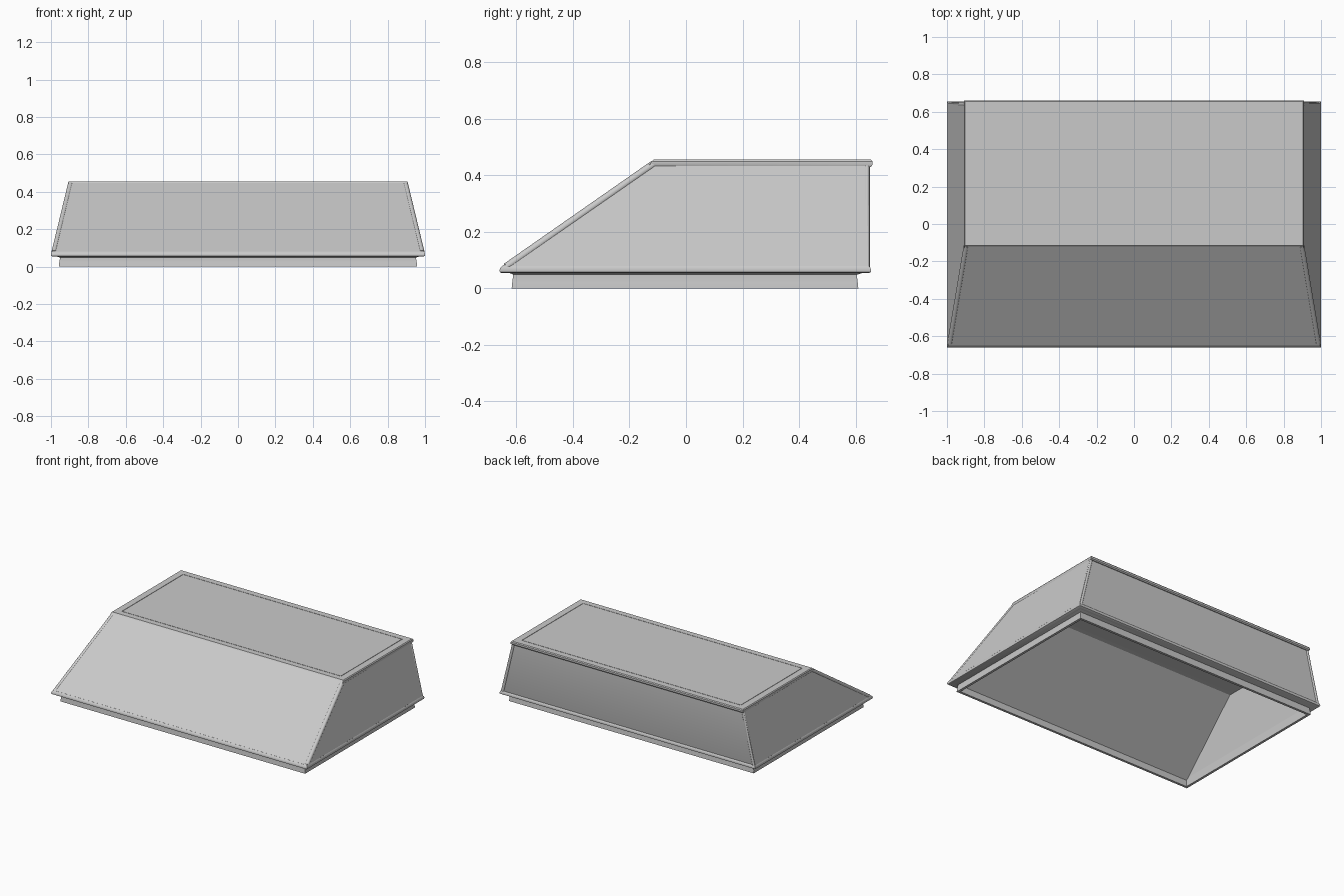
import bpy
import bmesh
from mathutils import Vector

cube = bpy.data.objects.get("Cube")
if cube:
    bpy.data.objects.remove(cube, do_unlink=True)

grey = bpy.data.materials.new("plain grey")
grey.use_nodes = True
COLOUR = (0.59, 0.59, 0.59, 1)
grey.diffuse_color = COLOUR
grey.node_tree.nodes["Principled BSDF"].inputs["Base Color"].default_value = COLOUR


def finish(name, bm):
    bmesh.ops.recalc_face_normals(bm, faces=bm.faces[:])
    mesh = bpy.data.meshes.new(name)
    bm.to_mesh(mesh)
    bm.free()
    mesh.materials.append(grey)
    obj = bpy.data.objects.new(name, mesh)
    bpy.context.collection.objects.link(obj)
    bpy.ops.object.select_all(action='DESELECT')
    bpy.context.view_layer.objects.active = obj
    obj.select_set(True)
    bpy.ops.object.shade_smooth_by_angle(angle=0.6)
    return obj


def ring_stack(name, rings, closed=False, caps=()):
    """Bridge rectangles given as (half width, front y, back y, z)."""
    bm = bmesh.new()
    loops = [[bm.verts.new(p) for p in
              ((-x, f, z), (x, f, z), (x, b, z), (-x, b, z))]
             for x, f, b, z in rings]
    pairs = list(zip(loops, loops[1:]))
    if closed:
        pairs.append((loops[-1], loops[0]))
    for a, b in pairs:
        for i in range(4):
            j = (i + 1) % 4
            bm.faces.new((a[i], a[j], b[j], b[i]))
    for c in caps:
        bm.faces.new(loops[c])
    return finish(name, bm)


def rod(name, start, end, radius):
    start, end = Vector(start), Vector(end)
    axis = end - start
    bm = bmesh.new()
    bmesh.ops.create_cone(bm, cap_ends=True, segments=12, radius1=radius,
                          radius2=radius, depth=axis.length)
    turn = axis.to_track_quat('Z', 'Y').to_matrix().to_4x4()
    bmesh.ops.transform(bm, matrix=turn, verts=bm.verts)
    bmesh.ops.translate(bm, vec=(start + end) / 2, verts=bm.verts)
    return finish(name, bm)


# Hollow hood: roof underside, inner wall and outer wall
ring_stack("hood_shell", [
    (0.885, -0.10, 0.63, 0.437),
    (0.942, -0.60, 0.595, 0.045),
    (0.985, -0.64, 0.64, 0.06),
    (0.994, -0.648, 0.647, 0.08),
    (0.904, -0.121, 0.647, 0.448),
], caps=(0, -1))

# Base collar with a slightly hollowed outer side
ring_stack("base_collar", [
    (0.940, -0.600, 0.593, 0.0),
    (0.957, -0.617, 0.610, 0.0),
    (0.956, -0.615, 0.608, 0.02),
    (0.952, -0.612, 0.605, 0.045),
    (0.954, -0.614, 0.607, 0.06),
    (0.940, -0.600, 0.593, 0.06),
], closed=True)

# Rounded lip around the lower edge
ring_stack("lower_lip", [
    (0.945, -0.602, 0.597, 0.055),
    (0.994, -0.654, 0.649, 0.055),
    (0.999, -0.659, 0.654, 0.058),
    (1.0, -0.66, 0.655, 0.065),
    (0.999, -0.657, 0.653, 0.073),
    (0.993, -0.648, 0.646, 0.081),
    (0.945, -0.602, 0.597, 0.075),
], closed=True)

# Top frame with a fine groove around the centre panel
ring_stack("top_frame", [
    (0.858, -0.075, 0.612, 0.437),
    (0.906, -0.130, 0.654, 0.430),
    (0.910, -0.132, 0.660, 0.437),
    (0.909, -0.119, 0.660, 0.450),
    (0.904, -0.115, 0.655, 0.456),
    (0.858, -0.075, 0.612, 0.456),
], closed=True)
ring_stack("top_panel", [
    (0.855, -0.072, 0.609, 0.437),
    (0.855, -0.072, 0.609, 0.456),
], caps=(0, 1))

# Edge trims on both sides
for side, sign in (("left", 1), ("right", -1)):
    rod(side + "_front_trim", (sign * 0.984, -0.636, 0.076),
        (sign * 0.896, -0.114, 0.440), 0.014)
    rod(side + "_back_trim", (sign * 0.984, 0.640, 0.07),
        (sign * 0.896, 0.640, 0.44), 0.012)
